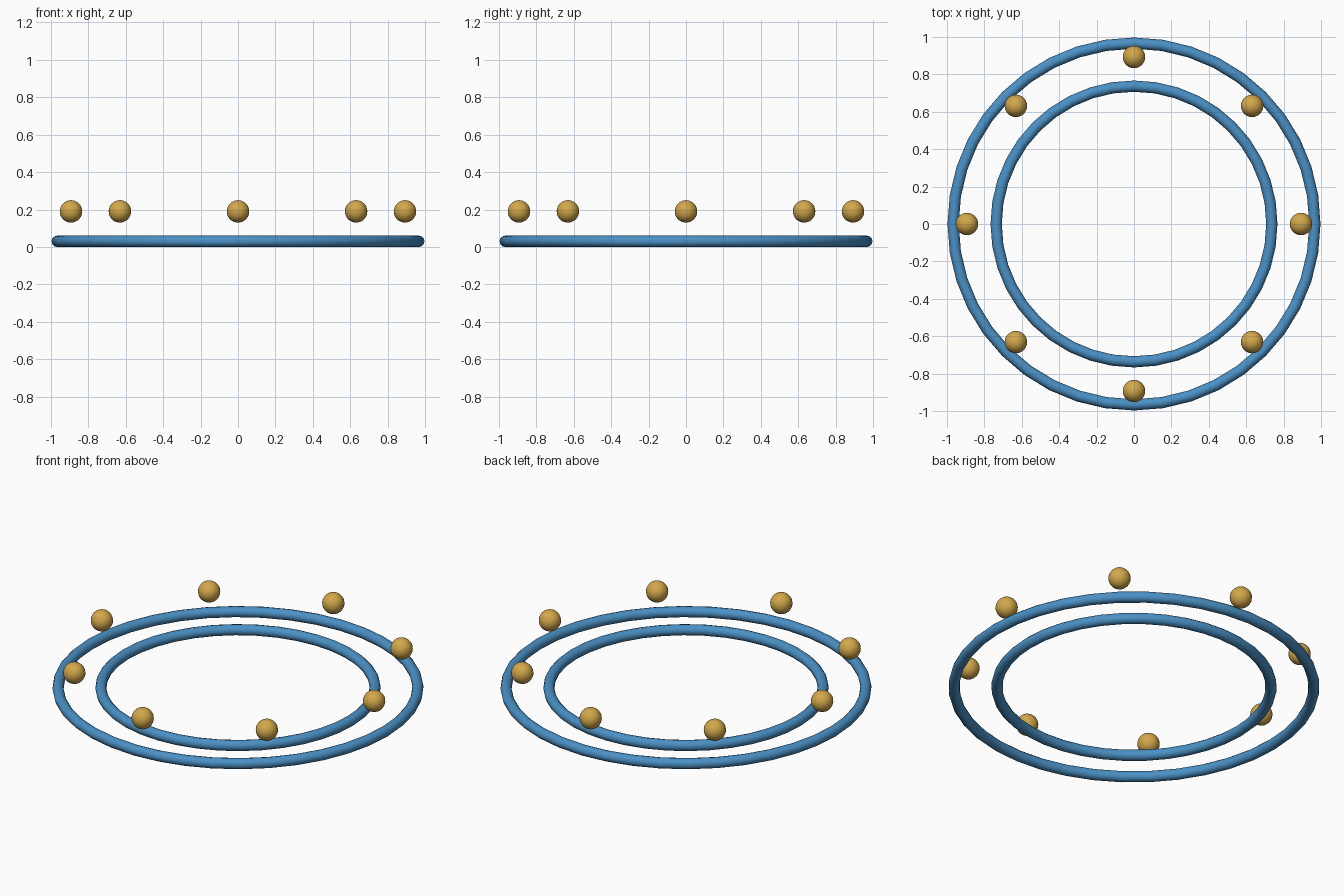
import bpy, math

if "Cube" in bpy.data.objects:
    bpy.data.objects.remove(bpy.data.objects["Cube"])

def material(name, color):
    m = bpy.data.materials.new(name)
    m.diffuse_color = (*color, 1)
    m.use_nodes = True
    m.node_tree.nodes["Principled BSDF"].inputs["Base Color"].default_value = m.diffuse_color
    return m

blue = material("steel_blue", (0.07, 0.28, 0.56))
gold = material("gold", (0.65, 0.39, 0.07))

def finish(name, mat):
    ob = bpy.context.object
    ob.name = name
    ob.data.materials.append(mat)
    bpy.ops.object.shade_smooth()

# two flat concentric rings
for name, radius in (("outer_ring", 0.967), ("inner_ring", 0.737)):
    bpy.ops.mesh.primitive_torus_add(location=(0, 0, 0.03), major_radius=radius,
                                     minor_radius=0.03, major_segments=40, minor_segments=12)
    finish(name, blue)

# eight balls floating above the gap
for i in range(8):
    a = i * math.pi / 4
    bpy.ops.mesh.primitive_uv_sphere_add(segments=24, ring_count=16, radius=0.06,
        location=(0.893 * math.cos(a), 0.893 * math.sin(a), 0.19))
    finish(f"ball_{i + 1}", gold)
